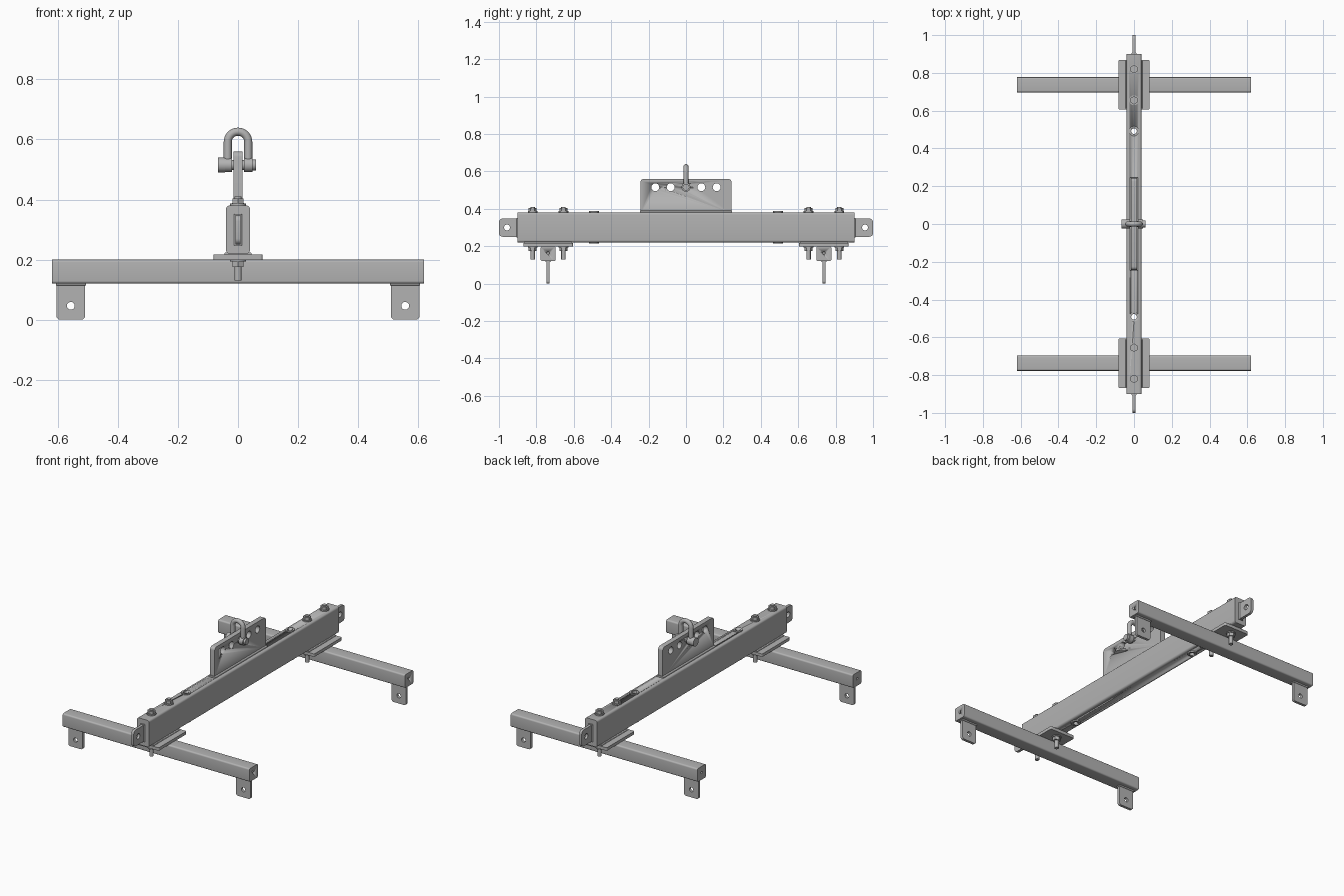
import bpy, bmesh, math
from mathutils import Vector, Matrix

if "Cube" in bpy.data.objects:
    bpy.data.objects.remove(bpy.data.objects["Cube"], do_unlink=True)

steel = bpy.data.materials.new("grey steel")
steel.use_nodes = True
GREY = (0.45, 0.45, 0.45, 1)
steel.diffuse_color = GREY
steel.node_tree.nodes["Principled BSDF"].inputs["Base Color"].default_value = GREY


def activate(ob):
    bpy.ops.object.select_all(action='DESELECT')
    ob.select_set(True)
    bpy.context.view_layer.objects.active = ob


def finish(name, bm):
    bmesh.ops.recalc_face_normals(bm, faces=bm.faces)
    me = bpy.data.meshes.new(name)
    bm.to_mesh(me)
    bm.free()
    ob = bpy.data.objects.new(name, me)
    bpy.context.collection.objects.link(ob)
    me.materials.append(steel)
    return ob


def smooth(ob):
    activate(ob)
    bpy.ops.object.shade_smooth_by_angle(angle=math.radians(35))


def box(name, lo, hi, axis=None, radius=0.0, side=None):
    """Box between two corners; edges along axis are rounded, limited to those on the given side."""
    lo, hi = Vector(lo), Vector(hi)
    mid, size = (lo + hi) / 2, hi - lo
    bm = bmesh.new()
    bmesh.ops.create_cube(bm, size=1, matrix=Matrix.Translation(mid) @ Matrix.Diagonal(size).to_4x4())
    if axis is not None:
        edges = []
        for e in bm.edges:
            d = e.verts[1].co - e.verts[0].co
            c = (e.verts[0].co + e.verts[1].co) / 2 - mid
            if abs(d[axis]) > 0.9 * size[axis] and (side is None or c.dot(Vector(side)) > 0):
                edges.append(e)
        bmesh.ops.bevel(bm, geom=edges, offset=radius, segments=5, profile=0.5, affect='EDGES')
    ob = finish(name, bm)
    smooth(ob)
    return ob


def rod(name, centre, axis, radius, length, sides=24):
    bm = bmesh.new()
    direction = Vector([i == axis for i in range(3)])
    turn = direction.to_track_quat('Z', 'Y').to_matrix().to_4x4()
    bmesh.ops.create_cone(bm, cap_ends=True, segments=sides, radius1=radius, radius2=radius,
                          depth=length, matrix=Matrix.Translation(centre) @ turn)
    ob = finish(name, bm)
    if sides > 6:
        smooth(ob)
    return ob


def drill(ob, centre, axis, radius, length):
    cutter = rod("drill", centre, axis, radius, length)
    cutter.hide_render = True
    mod = ob.modifiers.new("hole", 'BOOLEAN')
    mod.operation = 'DIFFERENCE'
    mod.solver = 'EXACT'
    mod.object = cutter
    activate(ob)
    bpy.ops.object.modifier_apply(modifier=mod.name)
    bpy.data.objects.remove(cutter, do_unlink=True)


LOW, TOP = 0.22, 0.38

# Main beam with two sleeved through holes
beam = box("main_beam", (-0.04, -0.9, LOW), (0.04, 0.9, TOP), 1, 0.012)
for s in (-1, 1):
    spot = (0, s * 0.492, 0.3)
    drill(beam, spot, 2, 0.022, 0.3)
    sleeve = rod("beam_sleeve", spot, 2, 0.026, 0.174)
    drill(sleeve, spot, 2, 0.015, 0.3)

# Lifting plate with five holes
plate = box("lifting_plate", (-0.015, -0.243, TOP - 0.005), (0.015, 0.243, 0.56), 0, 0.018, (0, 0, 1))
for i in range(-2, 3):
    drill(plate, (0, i * 0.082, 0.515), 0, 0.021, 0.1)
box("lifting_plate_weld", (-0.022, -0.247, TOP - 0.005), (0.022, 0.247, 0.39), 1, 0.006, (0, 0, 1))

# Shackle: bent bow, eyes, pin and nut
PIN = 0.515
curve = bpy.data.curves.new("shackle_bow", 'CURVE')
curve.dimensions = '3D'
curve.bevel_depth = 0.0135
curve.bevel_resolution = 4
curve.use_fill_caps = True
path = [(0.034, 0, PIN)]
for i in range(17):
    a = math.pi * i / 16
    path.append((0.034 * math.cos(a), 0, 0.592 + 0.034 * math.sin(a)))
path.append((-0.034, 0, PIN))
spline = curve.splines.new('POLY')
spline.points.add(len(path) - 1)
for p, co in zip(spline.points, path):
    p.co = (*co, 1)
bow = bpy.data.objects.new("shackle_bow", curve)
bpy.context.collection.objects.link(bow)
curve.materials.append(steel)
activate(bow)
bpy.ops.object.convert(target='MESH')
smooth(bow)
rod("shackle_pin", (0, 0, PIN), 0, 0.016, 0.11)
rod("shackle_left_eye", (0.034, 0, PIN), 0, 0.024, 0.027)
rod("shackle_right_eye", (-0.034, 0, PIN), 0, 0.024, 0.027)
rod("shackle_pin_head", (-0.055, 0, PIN), 0, 0.025, 0.022)
rod("shackle_pin_nut", (0.053, 0, PIN), 0, 0.018, 0.014)

for s, end in ((-1, "front"), (1, "back")):
    # Lug on the end of the main beam
    ys = sorted((s * 0.895, s * 1.0))
    lug = box(end + "_end_lug", (-0.008, ys[0], 0.25), (0.008, ys[1], 0.348), 0, 0.02, (0, s, 0))
    drill(lug, (0, s * 0.957, 0.3), 0, 0.016, 0.1)
    ys = sorted((s * 0.895, s * 0.907))
    box(end + "_end_lug_weld", (-0.014, ys[0], 0.247), (0.014, ys[1], 0.351), 2, 0.005, (0, s, 0))

    # Cross beam with drilled end caps
    y = s * 0.737
    cross = box(end + "_cross_beam", (-0.62, y - 0.04, 0.12), (0.62, y + 0.04, 0.2), 0, 0.009)
    for x in (-0.62, 0.62):
        drill(cross, (x, y, 0.163), 0, 0.007, 0.03)

    # Mounting plate clamped between the beams
    box(end + "_mounting_plate", (-0.082, y - 0.132, 0.199), (0.082, y + 0.132, 0.217), 2, 0.008)
    box(end + "_beam_weld", (-0.045, y - 0.126, 0.215), (0.045, y + 0.126, 0.224), 1, 0.004, (0, 0, 1))

    # Clamping bolts
    for by in (s * 0.655, s * 0.82):
        rod(end + "_bolt_washer", (0, by, 0.383), 2, 0.026, 0.008)
        rod(end + "_bolt_head", (0, by, 0.395), 2, 0.022, 0.018, 6)
        rod(end + "_bolt_tip", (0, by, 0.402), 2, 0.012, 0.016)
        rod(end + "_bolt_shank", (0, by, 0.175), 2, 0.012, 0.09)
        rod(end + "_nut_washer", (0, by, 0.197), 2, 0.026, 0.006)
        rod(end + "_nut", (0, by, 0.185), 2, 0.022, 0.02, 6)

    # Hanging lugs under the cross beam
    for sx, hand in ((-1, "right"), (1, "left")):
        x = sx * 0.557
        hang = box(f"{end}_{hand}_hanging_lug", (x - 0.048, y - 0.008, 0), (x + 0.048, y + 0.008, 0.125),
                   1, 0.013, (0, 0, -1))
        drill(hang, (x, y, 0.046), 1, 0.013, 0.1)
        box(f"{end}_{hand}_lug_weld", (x - 0.05, y - 0.014, 0.114), (x + 0.05, y + 0.014, 0.123),
            0, 0.005, (0, 0, -1))
